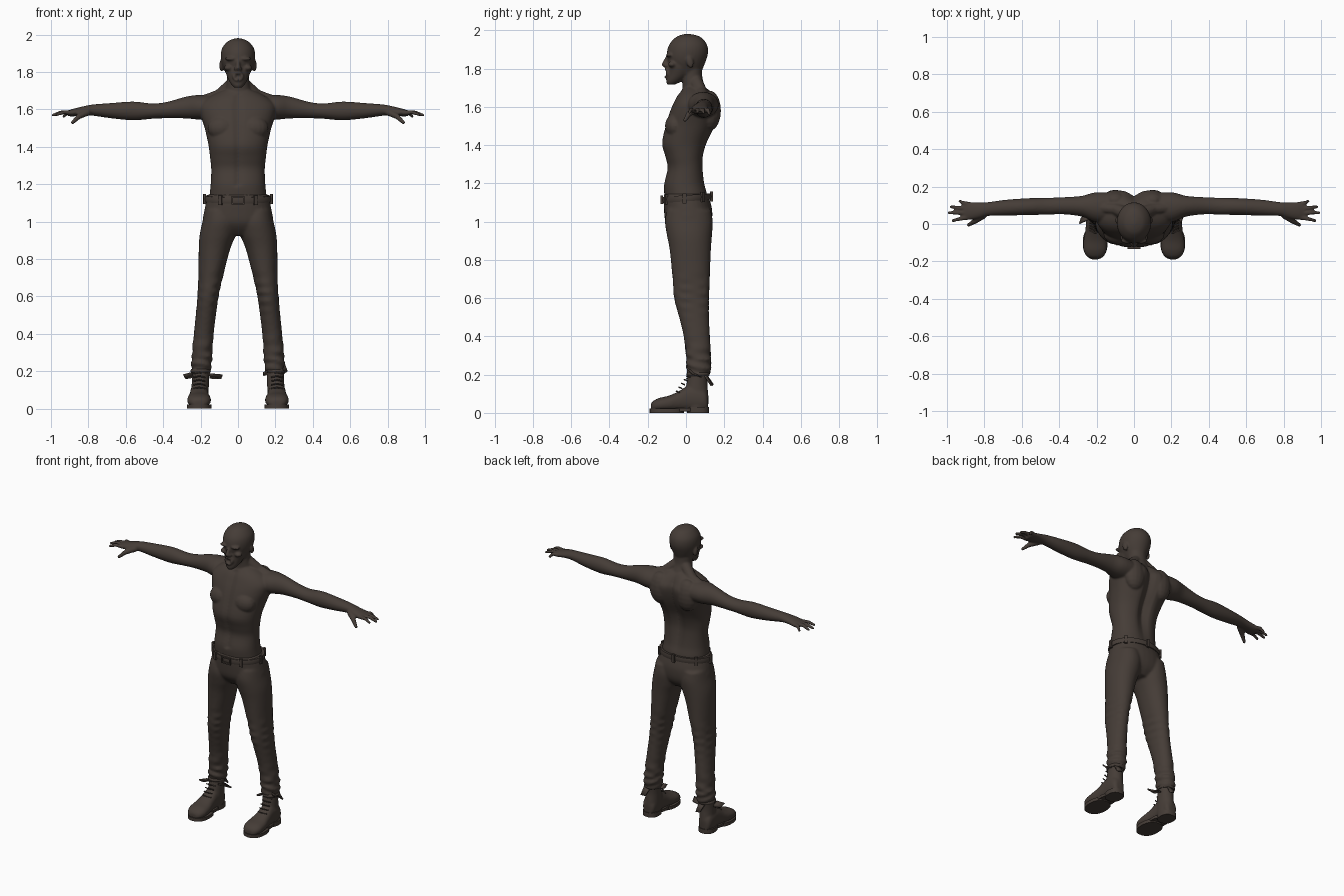
import bpy, bmesh, math
from mathutils import Vector, Matrix

mat = bpy.data.materials.new("dark_brown")
mat.diffuse_color = (0.060, 0.046, 0.038, 1)


def spline(rows, steps=4):
    """Smoothly interpolate section rows."""
    out = []
    for i in range(len(rows) - 1):
        p0, p1, p2 = rows[max(i - 1, 0)], rows[i], rows[i + 1]
        p3 = rows[min(i + 2, len(rows) - 1)]
        for s in range(steps):
            t = s / steps
            out.append([0.5 * (2 * b + (c - a) * t + (2 * a - 5 * b + 4 * c - d) * t * t
                               + (3 * b - a - 3 * c + d) * t ** 3)
                        for a, b, c, d in zip(p0, p1, p2, p3)])
    return out + [list(rows[-1])]


def loft(bm, axis, rows, power=2.0, n=32):
    """Loft rounded sections (position, u0, u1, v0, v1) along an axis."""
    rings = []
    for p, u0, u1, v0, v1 in spline(rows):
        ring = []
        for k in range(n):
            a = 2 * math.pi * k / n
            c, s = math.cos(a), math.sin(a)
            u = (u0 + u1) / 2 + (u1 - u0) / 2 * math.copysign(abs(c) ** (2 / power), c)
            v = (v0 + v1) / 2 + (v1 - v0) / 2 * math.copysign(abs(s) ** (2 / power), s)
            ring.append(bm.verts.new({'x': (p, u, v), 'y': (u, p, v), 'z': (u, v, p)}[axis]))
        rings.append(ring)
    for a, b in zip(rings, rings[1:]):
        for k in range(n):
            bm.faces.new((a[k], a[(k + 1) % n], b[(k + 1) % n], b[k]))
    bm.faces.new(rings[0])
    bm.faces.new(rings[-1])
    return [v for r in rings for v in r]


def mirrored(rows):
    """Expand (z, half width, front, back) to full sections."""
    return [(z, -w, w, f, b) for z, w, f, b in rows]


def flip(rows, side):
    return [(z, min(side * a, side * b), max(side * a, side * b), c, d) for z, a, b, c, d in rows]


def ball(bm, loc, size, rx=0.0):
    m = Matrix.Translation(loc) @ Matrix.Rotation(rx, 4, 'X') @ Matrix.Diagonal((*size, 1))
    bmesh.ops.create_uvsphere(bm, u_segments=16, v_segments=10, radius=1, matrix=m)


def rod(bm, pts, r0, r1, n=10):
    """Tapered round rod through points."""
    count = len(pts) - 1
    for i in range(count):
        a, b = Vector(pts[i]), Vector(pts[i + 1])
        ra, rb = (r0 + (r1 - r0) * j / count for j in (i, i + 1))
        m = Matrix.Translation((a + b) / 2) @ (b - a).to_track_quat('Z', 'Y').to_matrix().to_4x4()
        bmesh.ops.create_cone(bm, cap_ends=True, segments=n, radius1=ra, radius2=rb,
                              depth=(b - a).length, matrix=m)
        ball(bm, b, (rb, rb, rb))


def box(bm, loc, size, rz=0.0):
    m = Matrix.Translation(loc) @ Matrix.Rotation(rz, 4, 'Z') @ Matrix.Diagonal((*size, 1))
    bmesh.ops.create_cube(bm, size=1, matrix=m)


def finish(name, bm, voxel=0, smooth=4):
    bmesh.ops.recalc_face_normals(bm, faces=bm.faces)
    me = bpy.data.meshes.new(name)
    bm.to_mesh(me)
    bm.free()
    me.materials.append(mat)
    ob = bpy.data.objects.new(name, me)
    bpy.context.collection.objects.link(ob)
    bpy.ops.object.select_all(action='DESELECT')
    bpy.context.view_layer.objects.active = ob
    ob.select_set(True)
    if voxel:
        r = ob.modifiers.new("blend", 'REMESH')
        r.mode, r.voxel_size, r.use_smooth_shade = 'VOXEL', voxel, True
        s = ob.modifiers.new("soften", 'SMOOTH')
        s.factor, s.iterations = 0.5, smooth
        bpy.ops.object.shade_smooth()
    else:
        bpy.ops.object.shade_smooth_by_angle(angle=math.radians(40))
    return ob


# Torso with spine and chest grooves
bm = bmesh.new()
torso = loft(bm, 'z', mirrored([
    (1.08, .155, -.105, .10), (1.14, .152, -.113, .112), (1.20, .146, -.115, .10),
    (1.28, .143, -.098, .093), (1.34, .149, -.110, .095), (1.41, .158, -.127, .115),
    (1.50, .178, -.108, .158), (1.57, .20, -.087, .180), (1.62, .205, -.066, .182),
    (1.66, .165, -.045, .155), (1.69, .11, -.02, .125), (1.705, .07, -.01, .10)]), 2.3, 48)
for v in torso:
    x, y, z = v.co
    if y > .03:
        lobes = max(0, min(1, (z - 1.12) / .3, (1.72 - z) / .08))
        v.co.y -= .036 * lobes * math.exp(-(x / .035) ** 2)
    elif y < -.03:
        v.co.y += .010 * math.exp(-(x / .018) ** 2) * (1 if z > 1.2 else 0)
for s in (-1, 1):
    ball(bm, (s * .085, -.055, 1.50), (.078, .055, .065))       # chest muscle
    ball(bm, (s * .10, .125, 1.58), (.075, .058, .105))         # shoulder blade
    rod(bm, [(s * .03, .05, 1.735), (s * .10, .08, 1.675), (s * .2, .09, 1.64)], .036, .03)
    # Arm
    arm = [(.08, .01, .165, 1.54, 1.675), (.2, .01, .17, 1.545, 1.678),
           (.28, .04, .15, 1.552, 1.668), (.38, .052, .143, 1.553, 1.640),
           (.46, .05, .14, 1.55, 1.632), (.56, .048, .138, 1.542, 1.642),
           (.68, .045, .13, 1.553, 1.634), (.78, .043, .117, 1.567, 1.626),
           (.83, .03, .115, 1.567, 1.616), (.88, .022, .118, 1.563, 1.604),
           (.91, .025, .115, 1.564, 1.594)]
    loft(bm, 'x', [(s * r[0], *r[1:]) for r in arm])
    # Fingers and thumb
    for y0, x1, y1, z1 in ((.105, .938, .122, 1.562), (.083, .985, .092, 1.570),
                           (.06, .995, .06, 1.570), (.036, .975, .018, 1.572)):
        rod(bm, [(s * .88, y0, 1.582), (s * (.89 + x1) / 2, (y0 + y1) / 2, 1.585),
                 (s * (x1 - .006), y1, z1)], .0135, .0085)
    rod(bm, [(s * .80, .05, 1.587), (s * .85, .015, 1.563), (s * .885, -.005, 1.530)], .02, .010)

# Neck, skull and jaw
loft(bm, 'z', mirrored([(1.62, .095, -.03, .13), (1.69, .073, -.018, .108), (1.75, .060, -.02, .086),
                        (1.83, .062, -.02, .085)]))
loft(bm, 'z', mirrored([(1.77, .052, -.065, .075), (1.83, .082, -.094, .10), (1.88, .092, -.10, .115),
                        (1.925, .086, -.088, .110), (1.96, .060, -.058, .083),
                        (1.974, .034, -.032, .055), (1.981, .008, -.004, .02)]))
loft(bm, 'z', mirrored([(1.716, .020, -.098, -.06), (1.735, .037, -.104, -.02),
                        (1.77, .056, -.097, .02), (1.82, .072, -.093, .04), (1.85, .06, -.08, .03)]))
# Face
rod(bm, [(0, -.095, 1.862), (0, -.114, 1.822)], .010, .013)
for s in (-1, 1):
    ball(bm, (s * .012, -.103, 1.817), (.011, .013, .010))      # nostril
    ball(bm, (s * .038, -.088, 1.871), (.034, .018, .010))      # brow
    ball(bm, (s * .052, -.072, 1.822), (.024, .022, .015))      # cheekbone
    ball(bm, (s * .088, .02, 1.835), (.012, .019, .033), .25)   # ear
    ball(bm, (s * .022, -.094, 1.775), (.010, .014, .016))      # mouth corner
ball(bm, (0, -.099, 1.794), (.025, .014, .007))
ball(bm, (0, -.100, 1.757), (.021, .015, .008))
finish("body", bm, .006, 4)

# Trousers
bm = bmesh.new()
loft(bm, 'z', mirrored([(.925, .07, -.05, .09), (.96, .15, -.085, .12), (1.0, .187, -.108, .135),
                        (1.06, .180, -.115, .137), (1.11, .169, -.117, .125), (1.145, .160, -.116, .113)]), 2.2)
for s in (-1, 1):
    leg = loft(bm, 'z', flip([
        (1.06, .02, .178, -.10, .13), (1.0, .004, .19, -.11, .14), (.93, .012, .205, -.10, .136),
        (.85, .043, .21, -.085, .13), (.7, .082, .212, -.07, .124), (.6, .104, .217, -.062, .12),
        (.5, .118, .226, -.036, .12), (.4, .13, .236, -.012, .125), (.28, .138, .247, .002, .13),
        (.23, .142, .25, .003, .13), (.19, .149, .243, .014, .12)], s), 2.1)
    # Cloth folds around knees and hems
    for v in leg:
        x, y, z = v.co
        w = .005 * math.exp(-((z - .27) / .09) ** 2) + .003 * math.exp(-((z - .62) / .1) ** 2)
        k = math.sin(z * 130 + 30 * y + 25 * x)
        v.co.x += w * k * math.copysign(1, x - s * .19)
        v.co.y += w * k * math.copysign(1, y - .06)
finish("trousers", bm, .008, 4)

# Belt, belt loops and buckle
def belt_point(a, grow=0.0):
    x, y = (.172 + grow) * math.cos(a), .004 + (.122 + grow) * math.sin(a)
    return Vector((x, y, 1.122 + .07 * y))

bm = bmesh.new()
n = 48
profile = [(-.012, -.016), (.004, -.016), (.008, 0), (.004, .016), (-.012, .016)]
rings = [[bm.verts.new(belt_point(2 * math.pi * k / n, g) + Vector((0, 0, h))) for g, h in profile]
         for k in range(n)]
for k in range(n):
    a, b = rings[k], rings[(k + 1) % n]
    for j in range(5):
        bm.faces.new((a[j], b[j], b[(j + 1) % 5], a[(j + 1) % 5]))
finish("belt", bm)
bm = bmesh.new()
for deg in (-5, 40, 90, 140, 185, 238, 302):
    a = math.radians(deg)
    box(bm, belt_point(a, .007), (.014, .02, .052), math.atan2(.172 * math.sin(a), .122 * math.cos(a)) + math.pi / 2 + math.pi / 2)
finish("belt_loops", bm)
bm = bmesh.new()
for dx, dz, sx, sz in ((-.03, 0, .008, .044), (.03, 0, .008, .044), (0, .018, .06, .008), (0, -.018, .06, .008)):
    box(bm, (dx, -.127, 1.114 + dz), (sx, .012, sz))
finish("buckle", bm)

# Boots
for s, side in ((-1, "right"), (1, "left")):
    bm = bmesh.new()
    c = s * .208
    loft(bm, 'y', [(y, c - w, c + w, .008, h) for y, w, h in (
        (-.184, .025, .045), (-.172, .046, .062), (-.14, .062, .078), (-.09, .062, .09),
        (-.04, .053, .112), (.01, .048, .14), (.06, .047, .14), (.10, .042, .12), (.116, .025, .09))], 2.3)
    loft(bm, 'z', flip([(.02, .16, .252, -.01, .115), (.08, .157, .25, -.012, .118),
                        (.15, .155, .247, .002, .112), (.20, .152, .246, .012, .115),
                        (.22, .152, .246, .014, .115)], s))
    finish(side + "_boot", bm, .007, 4)

    # Sole and heel
    bm = bmesh.new()
    loft(bm, 'z', flip([(z, .141, .274, -.19, -.01) for z in (0, .022)], s), 2.3)
    loft(bm, 'z', flip([(z, .156, .258, -.075, .04) for z in (.008, .026)], s), 3)
    loft(bm, 'z', flip([(z, .157, .259, .005, .12) for z in (0, .03)], s), 2.5)
    finish(side + "_sole", bm)

    # Laces
    bm = bmesh.new()
    for i in range(5):
        z, y = .108 + .02 * i, -.05 + .014 * i
        rod(bm, [(c - .03, y + .014, z), (c, y, z + .006), (c + .03, y + .014, z)], .004, .004, 6)
    finish(side + "_laces", bm)

    # Loose ankle flaps
    bm = bmesh.new()
    if s < 0:
        flaps = [[(-.245, .02, .19), (-.29, .0, .178), (-.28, .03, .158), (-.238, .06, .165)],
                 [(-.155, .01, .19), (-.082, .03, .183), (-.09, .06, .165), (-.15, .08, .168)],
                 [(-.22, .11, .20), (-.175, .11, .20), (-.17, .142, .145), (-.20, .145, .15)]]
    else:
        flaps = [[(.238, .03, .20), (.252, .0, .235), (.265, .04, .20), (.245, .08, .185)],
                 [(.16, .02, .20), (.14, .0, .19), (.138, .03, .175), (.155, .06, .18)],
                 [(.19, .11, .20), (.24, .10, .20), (.245, .135, .145), (.21, .14, .15)]]
    for f in flaps:
        bm.faces.new([bm.verts.new(p) for p in f])
    ob = finish(side + "_ankle_flaps", bm)
    ob.modifiers.new("thickness", 'SOLIDIFY').thickness = .008
    # Rolled boot collar
    bm = bmesh.new()
    loft(bm, 'z', flip([(.192, .150, .250, .008, .119), (.202, .145, .255, .003, .124),
                        (.212, .150, .250, .008, .119)], s))
    finish(side + "_boot_collar", bm)
